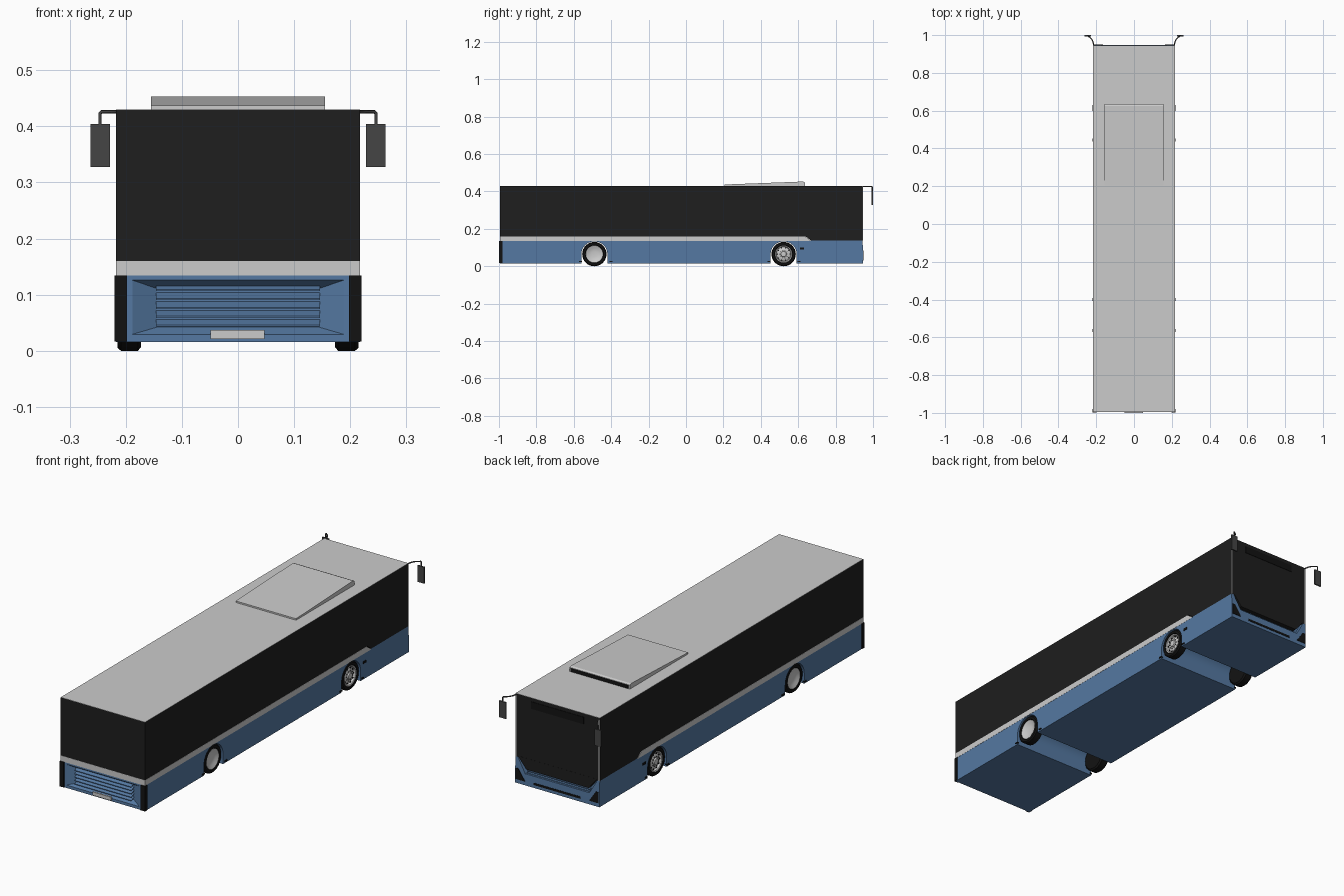
import bpy, bmesh, math
from mathutils import Matrix, Vector

if "Cube" in bpy.data.objects:
    bpy.data.objects.remove(bpy.data.objects["Cube"])


def mat(name, col):
    m = bpy.data.materials.new(name)
    m.diffuse_color = (*col, 1)
    m.use_nodes = True
    m.node_tree.nodes["Principled BSDF"].inputs["Base Color"].default_value = m.diffuse_color
    return m


BLUE = mat("blue_paint", (0.09, 0.19, 0.36))
BLACK = mat("black_glass", (0.013, 0.013, 0.013))
RUBBER = mat("black_rubber", (0.006, 0.006, 0.006))
DARK = mat("dark_grey", (0.06, 0.06, 0.06))


def finish(name, bm, m=None, smooth=False):
    bmesh.ops.recalc_face_normals(bm, faces=bm.faces)
    me = bpy.data.meshes.new(name)
    bm.to_mesh(me)
    bm.free()
    ob = bpy.data.objects.new(name, me)
    bpy.context.collection.objects.link(ob)
    if m:
        me.materials.append(m)
    if smooth:
        activate(ob)
        bpy.ops.object.shade_smooth_by_angle(angle=math.radians(35))
    return ob


def activate(ob):
    bpy.ops.object.select_all(action='DESELECT')
    ob.select_set(True)
    bpy.context.view_layer.objects.active = ob


def loft(name, ring_a, ring_b, m=None, smooth=False):
    bm = bmesh.new()
    a = [bm.verts.new(p) for p in ring_a]
    b = [bm.verts.new(p) for p in ring_b]
    bm.faces.new(a)
    bm.faces.new(b[::-1])
    for i in range(len(a)):
        j = (i + 1) % len(a)
        bm.faces.new((a[i], b[i], b[j], a[j]))
    return finish(name, bm, m, smooth)


def side_prism(name, yz, x0, x1, m=None, smooth=False):
    return loft(name, [(x0, *p) for p in yz], [(x1, *p) for p in yz], m, smooth)


def end_prism(name, xz, y0, y1, m=None):
    return loft(name, [(x, y0, z) for x, z in xz], [(x, y1, z) for x, z in xz], m)


def box(name, x0, x1, y0, y1, z0, z1, m=None):
    return end_prism(name, [(x0, z0), (x1, z0), (x1, z1), (x0, z1)], y0, y1, m)


def cut(ob, cutter):
    cutter.hide_render = True
    mod = ob.modifiers.new("cut", 'BOOLEAN')
    mod.object = cutter
    mod.solver = 'EXACT'
    activate(ob)
    bpy.ops.object.modifier_apply(modifier=mod.name)
    bpy.data.objects.remove(cutter)


def revolve(name, profile, centre, s, m=None):
    # profile of (outward x, radius) turned about the axle
    bm = bmesh.new()
    vs = [bm.verts.new((s * x, 0, r)) for x, r in profile]
    es = [bm.edges.new(p) for p in zip(vs, vs[1:])]
    bmesh.ops.spin(bm, geom=vs + es, cent=(0, 0, 0), axis=(1, 0, 0),
                   angle=math.tau, steps=32, use_duplicate=False)
    bmesh.ops.remove_doubles(bm, verts=bm.verts, dist=1e-5)
    bmesh.ops.translate(bm, verts=bm.verts, vec=centre)
    return finish(name, bm, m, True)


W, R = 0.217, 0.065
AXLES = (-0.49, 0.522)
YB, YF = -0.994, 0.944

# lower body with through wheel arches
prof = [(YB, 0.137), (YB, 0.016)]
for yc in AXLES:
    prof.append((yc - 0.07, 0.016))
    for i in range(17):
        t = math.pi * (1 - i / 16)
        prof.append((yc + 0.07 * math.cos(t), R - 0.002 + 0.07 * math.sin(t)))
    prof.append((yc + 0.07, 0.016))
prof += [(YF + 0.003, 0.016), (YF + 0.003, 0.07), (YF, 0.137)]
body = side_prism("lower_body", prof, -W, W, BLUE, True)

# recesses for the engine grille and below the windscreen
cut(body, loft("grille_cutter",
               [(x, -1.0, z) for x, z in ((-.20, .026), (.20, .026), (.20, .13), (-.20, .13))],
               [(x, -.972, z) for x, z in ((-.145, .042), (.145, .042), (.145, .111), (-.145, .111))]))
cut(body, end_prism("screen_cutter", [(-.165, .07), (.165, .07), (.212, .15), (-.212, .15)], 0.924, 1.0))
activate(body)
bpy.ops.object.shade_smooth_by_angle(angle=math.radians(25))

# grille louvres
for i in range(5):
    z = 0.045 + i * 0.0158
    side_prism(f"grille_slat_{i}", [(-.993, z - .002), (-.993, z + .001), (-.968, z + .013), (-.968, z + .009)],
               -0.146 - i * 0.0, 0.146, BLUE)

# glazed upper body, pale waist band, roof
side_prism("upper_body", [(YB, .16), (YB, .429), (YF, .429), (YF, .137), (.67, .137), (.64, .16)], -W, W, BLACK)
side_prism("waist_band", [(YB - .001, .134), (YB - .001, .16), (.635, .16), (.67, .136), (.66, .134)],
           -W - .0008, W + .0008)
box("roof", -W, W, YB, YF, .4285, .43)

# roof unit, rising toward the cab
side_prism("roof_unit", [(.205, .425), (.205, .437), (.625, .453), (.635, .449), (.635, .425)], -.155, .155)
box("roof_unit_intake", -.148, .148, .63, .6365, .431, .447, RUBBER)

# windscreen end: glass, destination display, bumper details
end_prism("windscreen", [(-.16, .09), (.16, .09), (.203, .142), (-.203, .142)], .92, .9445, BLACK)
box("destination_display", -.135, .135, .94, .946, .38, .413, RUBBER)
box("bumper_intake", -.12, .12, .94, .9485, .03, .04, RUBBER)
for i in range(2):
    box(f"front_trim_{i}", -.16, .16, .92, .936 + .004 * i, .078 - .007 * i, .081 - .007 * i, BLUE)

# number plate
box("number_plate", -.049, .047, -1.0, YB + .002, .021, .037)

for s, side in ((1, "right"), (-1, "left")):
    def sbox(name, x0, x1, *rest):
        return box(f"{name}_{side}", s * x0, s * x1, *rest)

    # corner lamps, headlamps, corner strips
    sbox("tail_lamp", .198, .2205, -.999, -.980, .017, .134, RUBBER)
    end_prism(f"headlamp_{side}", [(s * x, z) for x, z in ((.165, .034), (.213, .034), (.213, .085), (.2, .085))],
              .93, .949, RUBBER)
    sbox("corner_strip", .212, .2165, .93, .9455, .137, .428)

    # small marker lamps along the sides
    for i, (y, z) in enumerate(((.62, .095), (.605, .025), (.445, .025), (-.40, .025), (-.565, .025))):
        h, w = (.005, .011) if i == 0 else (.003, .008)
        sbox(f"side_marker_{i}", .21, .2205, y - w, y + w, z - h, z + h, RUBBER)

    # wheels
    for k, yc in enumerate(AXLES):
        tag = f"{('rear', 'front')[k]}_{side}"
        c = Vector((s * .1935, yc, R))
        revolve("tyre_" + tag, [(-.021, 0), (-.021, .058), (-.015, R), (.015, R), (.021, .060),
                                (.021, .049), (.016, .046), (.012, .046)], c, s, RUBBER)
        if k == 0:
            rim = [(.012, .047), (.019, .046), (.018, .043), (.012, .032), (.009, .015), (.009, 0)]
        else:
            rim = [(.012, .047), (.019, .046), (.017, .041), (.008, .038), (.014, .028),
                   (.014, .016), (.020, .014), (.021, .008), (.021, 0)]
            for i in range(10):
                a = math.tau * i / 10
                for nm, rad, size, off, m in (("nut", .022, .0025, .015, DARK), ("vent", .034, .0035, .0115, RUBBER)):
                    bm = bmesh.new()
                    bmesh.ops.create_cone(bm, cap_ends=True, segments=8, radius1=size, radius2=size, depth=.004,
                                          matrix=Matrix.Translation(c + Vector((s * off, rad * math.cos(a), rad * math.sin(a))))
                                          @ Matrix.Rotation(math.pi / 2, 4, 'Y'))
                    finish(f"wheel_{nm}_{tag}_{i}", bm, m)
        revolve("rim_" + tag, rim, c, s)

    # door mirror on a swept arm
    cu = bpy.data.curves.new(f"mirror_arm_{side}", 'CURVE')
    cu.dimensions = '3D'
    cu.bevel_depth = .003
    cu.bevel_resolution = 2
    cu.use_fill_caps = True
    sp = cu.splines.new('POLY')
    path = [(.212, .94, .426), (.217, .965, .426), (.225, .98, .426), (.243, .995, .426), (.246, .996, .423), (.246, .996, .40)]
    sp.points.add(len(path) - 1)
    for p, (x, y, z) in zip(sp.points, path):
        p.co = (s * x, y, z, 1)
    cu.materials.append(DARK)
    bpy.context.collection.objects.link(bpy.data.objects.new(f"mirror_arm_{side}", cu))
    sbox("mirror", .228, .263, .993, 1.0, .328, .404, DARK)
